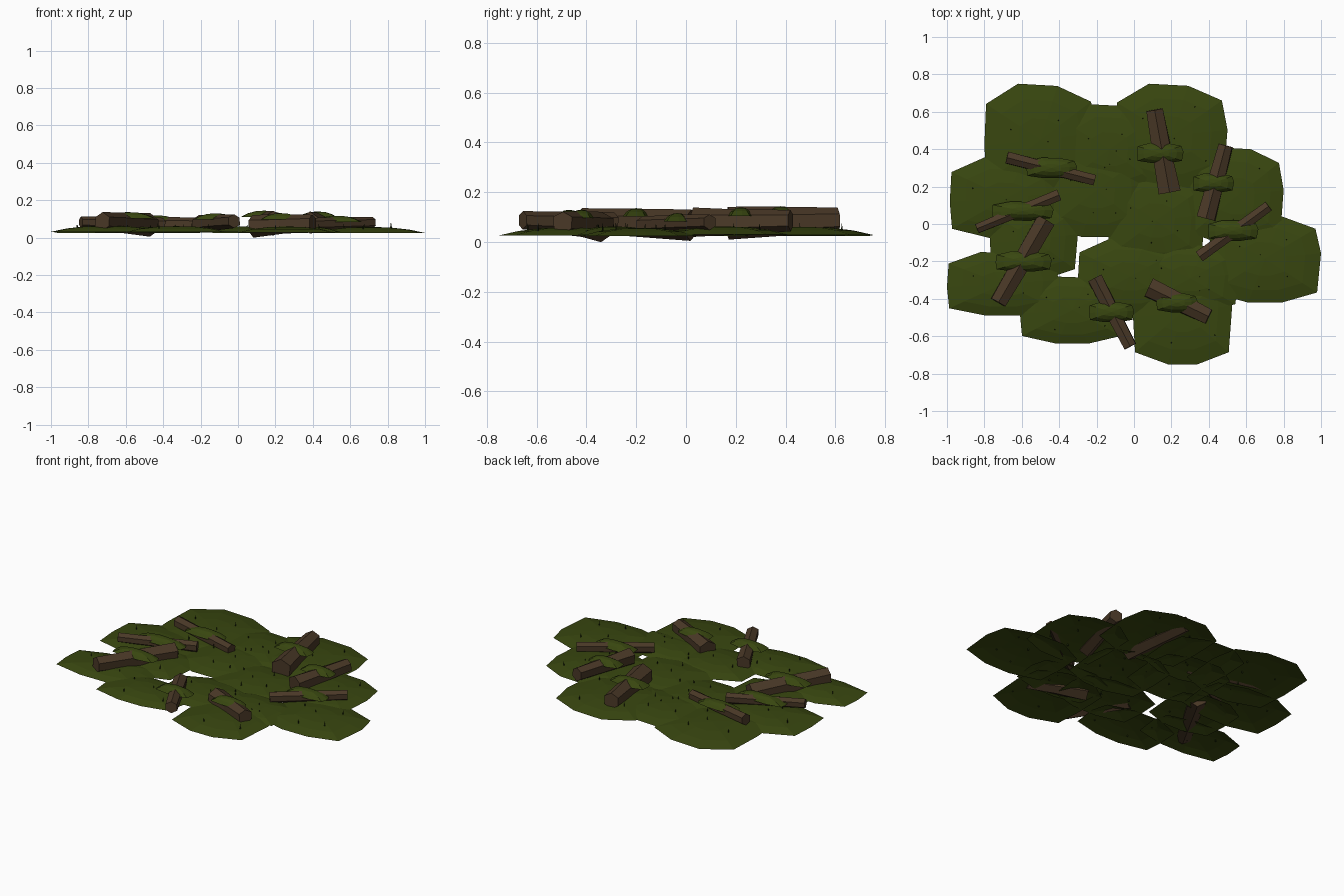
import bpy, bmesh, math, random
from mathutils import Vector

if "Cube" in bpy.data.objects:
    bpy.data.objects.remove(bpy.data.objects["Cube"])

random.seed(4)


def material(name, rgb):
    m = bpy.data.materials.new(name)
    m.diffuse_color = (*rgb, 1)
    m.use_nodes = True
    m.node_tree.nodes["Principled BSDF"].inputs["Base Color"].default_value = m.diffuse_color
    return m


MOSS = material("moss green", (0.040, 0.062, 0.005))
BARK = material("bark brown", (0.068, 0.040, 0.020))
SPROUT = material("dark sprout green", (0.012, 0.022, 0.003))


def finish(bm, name, mat):
    bmesh.ops.recalc_face_normals(bm, faces=bm.faces[:])
    mesh = bpy.data.meshes.new(name)
    bm.to_mesh(mesh)
    bm.free()
    mesh.materials.append(mat)
    ob = bpy.data.objects.new(name, mesh)
    bpy.context.collection.objects.link(ob)
    return ob


# Rounded-square outline shared by every moss pad
OUTLINE = [(-.97, .64), (-.4, 1), (.3, .96), (.9, .68), (1, .12),
           (.93, -.77), (.3, -1), (-.3, -1), (-.96, -.77), (-1, -.1)]


def moss_pad(name, x, y, rx, ry, z, h):
    """Thin low dome: rings shrinking towards a raised centre."""
    bm = bmesh.new()
    rings = []
    for s, k in ((1, 0), (.72, .55), (.38, .9)):
        rings.append([bm.verts.new((x + u * rx * s, y + v * ry * s, z + h * k))
                      for u, v in OUTLINE])
    n = len(OUTLINE)
    top = bm.verts.new((x, y, z + h))
    for a, b in zip(rings, rings[1:]):
        for i in range(n):
            j = (i + 1) % n
            bm.faces.new((a[j], a[i], b[i], b[j]))
    for i in range(n):
        bm.faces.new((rings[-1][(i + 1) % n], rings[-1][i], top))
    ob = finish(bm, name, MOSS)
    if ob.data.polygons[0].normal.z < 0:
        ob.data.flip_normals()


def log(name, a, b, ra, rb, za, zb):
    """Six-sided tapered log with a slightly uneven middle."""
    bm = bmesh.new()
    a, b = Vector((*a, za)), Vector((*b, zb))
    d = (b - a).normalized()
    side = d.cross(Vector((0, 0, 1))).normalized()
    up = side.cross(d)
    rings = []
    for t in (0, .5, 1):
        c, r = a.lerp(b, t), ra + (rb - ra) * t
        ring = []
        for i in range(6):
            ang = math.tau * (i + .5) / 6
            k = r * random.uniform(.92, 1.06)
            ring.append(bm.verts.new(c + side * math.cos(ang) * k + up * math.sin(ang) * k))
        rings.append(ring)
    for p, q in zip(rings, rings[1:]):
        for i in range(6):
            j = (i + 1) % 6
            bm.faces.new((p[i], p[j], q[j], q[i]))
    bm.faces.new(rings[0])
    bm.faces.new(rings[-1])
    finish(bm, name, BARK)


# Ground moss: centre x, y and half sizes
PADS = [(-.5, .45, .30, .30), (-.13, .40, .26, .24), (.20, .47, .30, .28),
        (.55, .15, .25, .26), (.70, -.185, .30, .235), (.26, -.47, .265, .28),
        (-.33, -.46, .28, .18), (-.70, -.32, .30, .17), (-.68, .14, .305, .215),
        (-.535, -.08, .235, .21), (-.02, -.28, .28, .20), (.30, -.29, .26, .18),
        (.12, .02, .26, .24), (-.20, .18, .26, .25)]
for i, (x, y, rx, ry) in enumerate(PADS):
    moss_pad(f"moss_pad_{i + 1}", x, y, rx, ry, .025 + .002 * (i % 4), .032)

# Tiny sprouts scattered over the pads
bm = bmesh.new()
for x, y, rx, ry in PADS:
    for u, v in ((-.45, .3), (.35, .45), (.5, -.35), (-.2, -.5), (.05, .05)):
        px = x + rx * (u + random.uniform(-.15, .15))
        py = y + ry * (v + random.uniform(-.15, .15))
        base = [bm.verts.new((px + .005 * math.cos(t), py + .005 * math.sin(t), .042))
                for t in (0, math.tau / 3, 2 * math.tau / 3)]
        tip = bm.verts.new((px, py, .078))
        for i in range(3):
            bm.faces.new((base[i], base[(i + 1) % 3], tip))
finish(bm, "sprouts", SPROUT)

# Logs: thick end, thin end, radii, centre heights, then moss cap x, y, rx, ry
LOGS = [((.19, .17), (.11, .61), .066, .050, .075, .088, (.14, .38, .125, .055)),
        ((.385, .03), (.49, .42), .056, .044, .080, .088, (.425, .22, .11, .052)),
        ((.35, -.175), (.72, .095), .036, .032, .070, .080, (.53, -.035, .135, .055)),
        ((.08, -.34), (.40, -.495), .062, .047, .064, .078, (.23, -.42, .11, .052)),
        ((-.21, -.29), (-.02, -.655), .045, .038, .075, .088, (-.12, -.47, .12, .055)),
        ((-.47, .02), (-.725, -.42), .062, .050, .066, .085, (-.59, -.20, .15, .055)),
        ((-.68, .355), (-.21, .235), .036, .033, .082, .072, (-.44, .30, .135, .055)),
        ((-.40, .155), (-.84, -.025), .036, .030, .072, .082, (-.595, .07, .165, .05))]
for i, (a, b, ra, rb, za, zb, cap) in enumerate(LOGS):
    log(f"log_{i + 1}", a, b, ra, rb, za, zb)
    top = (za + zb) / 2 + (ra + rb) / 2 * .87
    moss_pad(f"log_moss_{i + 1}", *cap, top - .022, .034)
